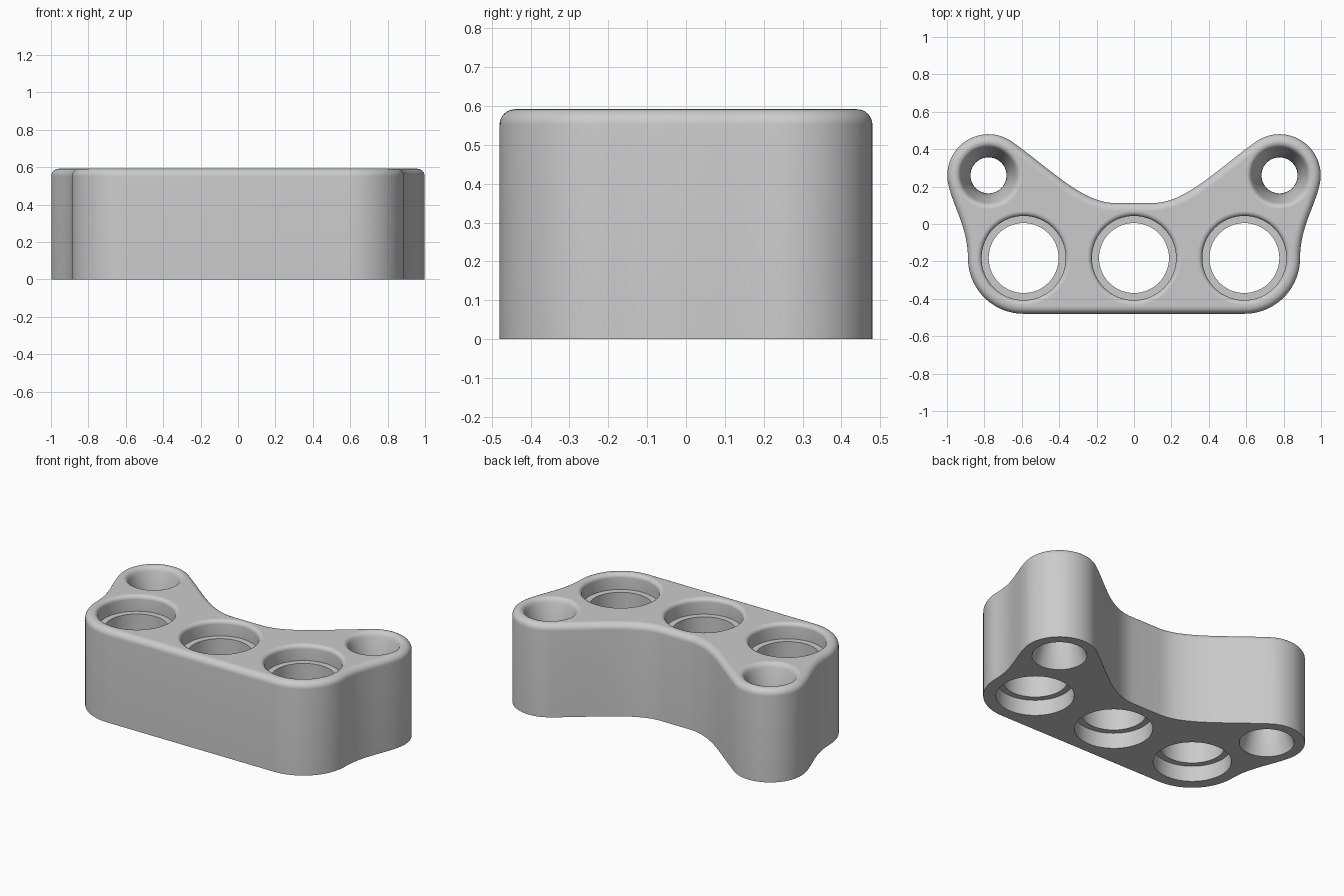
import bpy, bmesh, math
from mathutils import Vector

if "Cube" in bpy.data.objects:
    bpy.data.objects.remove(bpy.data.objects["Cube"], do_unlink=True)

H = 0.592       # block height
FILLET = 0.04   # rounding of the upper outer rim
EAR, EAR_R = Vector((0.778, 0.26)), 0.22
CORNER, CORNER_R = Vector((0.59, -0.182)), 0.298


def arc(c, r, a0, a1, n):
    angles = [math.radians(a0 + (a1 - a0) * i / n) for i in range(n + 1)]
    return [Vector((c[0] + r * math.cos(a), c[1] + r * math.sin(a))) for a in angles]


def bezier(p0, p1, p2, p3, n):
    pts = []
    for i in range(1, n):
        t = i / n
        s = 1 - t
        pts.append(p0 * s**3 + p1 * 3 * s * s * t + p2 * 3 * s * t * t + p3 * t**3)
    return pts


def half_outline():
    corner = arc(CORNER, CORNER_R, -90, 0, 24)
    ear = arc(EAR, EAR_R, -15, 128, 36)
    waist = Vector((0.1, 0.112))
    d0 = (ear[1] - ear[0]).normalized()
    d1 = (ear[-1] - ear[-2]).normalized()
    side = bezier(corner[-1], corner[-1] + Vector((0, 0.16)), ear[0] - d0 * 0.12, ear[0], 18)
    saddle = bezier(ear[-1], ear[-1] + d1 * 0.26, waist + Vector((0.17, 0)), waist, 24)
    return corner + side + ear + saddle + [waist]


def inset(pts, d):
    out = []
    for i, p in enumerate(pts):
        t = ((p - pts[i - 1]).normalized() + (pts[(i + 1) % len(pts)] - p).normalized()).normalized()
        out.append(p + Vector((-t.y, t.x)) * d)
    return out


bm = bmesh.new()


def skin(layers):
    """Bridge stacked closed loops given as (points, z); return end loops."""
    rings = [[bm.verts.new((p.x, p.y, z)) for p in pts] for pts, z in layers]
    n = len(rings[0])
    for a, b in zip(rings, rings[1:]):
        for i in range(n):
            j = (i + 1) % n
            bm.faces.new((a[i], a[j], b[j], b[i])).smooth = True
    return rings[0], rings[-1]


# Outer wall with rounded upper rim
right = half_outline()
outline = right + [Vector((-p.x, p.y)) for p in reversed(right)]
layers = [(outline, 0)]
for k in range(9):
    a = math.pi / 2 * k / 8
    layers.append((inset(outline, FILLET * (1 - math.cos(a))), H - FILLET + FILLET * math.sin(a)))
loops = [skin(layers)]

# Stepped bore: recesses above and below a narrower collar, soft upper lip
WIDE, NARROW, STEP, LIP = 0.225, 0.187, 0.1, 0.025
bore = [(WIDE, 0), (WIDE, STEP), (NARROW, STEP), (NARROW, H - STEP), (WIDE, H - STEP)]
for k in range(7):
    a = math.pi / 2 * k / 6
    bore.append((WIDE + LIP * (1 - math.cos(a)), H - LIP + LIP * math.sin(a)))

# Hourglass bore for the ears, with a soft upper lip
waisted = []
for k in range(17):
    z = 0.555 * k / 16
    waisted.append((0.096 + 0.062 * ((z - H / 2) / (H / 2)) ** 2, z))
r_end = waisted[-1][0]
lip = bezier(Vector((r_end, 0.555)), Vector((r_end + 0.007, 0.578)),
             Vector((r_end + 0.016, H)), Vector((r_end + 0.034, H)), 6)
waisted += [(p.x, p.y) for p in lip] + [(r_end + 0.034, H)]

holes = [((x, CORNER.y), bore) for x in (-CORNER.x, 0, CORNER.x)]
holes += [((s * EAR.x, EAR.y), waisted) for s in (-1, 1)]
for centre, profile in holes:
    loops.append(skin([(arc(centre, r, 0, 360, 64)[:-1], z) for r, z in profile]))

# Flat top and underside around the bores
caps = []
for end, up in ((0, -1), (1, 1)):
    edges = []
    for pair in loops:
        ring = pair[end]
        edges += [bm.edges.get((ring[i - 1], ring[i])) for i in range(len(ring))]
    res = bmesh.ops.triangle_fill(bm, use_beauty=True, edges=edges, normal=(0, 0, up))
    caps += [f for f in res["geom"] if isinstance(f, bmesh.types.BMFace)]
    for e in edges:
        e.smooth = False

bmesh.ops.recalc_face_normals(bm, faces=bm.faces)
for e in bm.edges:
    if len(e.link_faces) == 2 and e.calc_face_angle(0) > math.radians(35):
        e.smooth = False

mesh = bpy.data.meshes.new("holder_block")
bm.to_mesh(mesh)
bm.free()
block = bpy.data.objects.new("holder_block", mesh)
bpy.context.collection.objects.link(block)

# Plain grey material
grey = bpy.data.materials.new("light_grey")
grey.use_nodes = True
colour = (0.6, 0.6, 0.6, 1)
grey.diffuse_color = colour
grey.node_tree.nodes["Principled BSDF"].inputs["Base Color"].default_value = colour
mesh.materials.append(grey)
